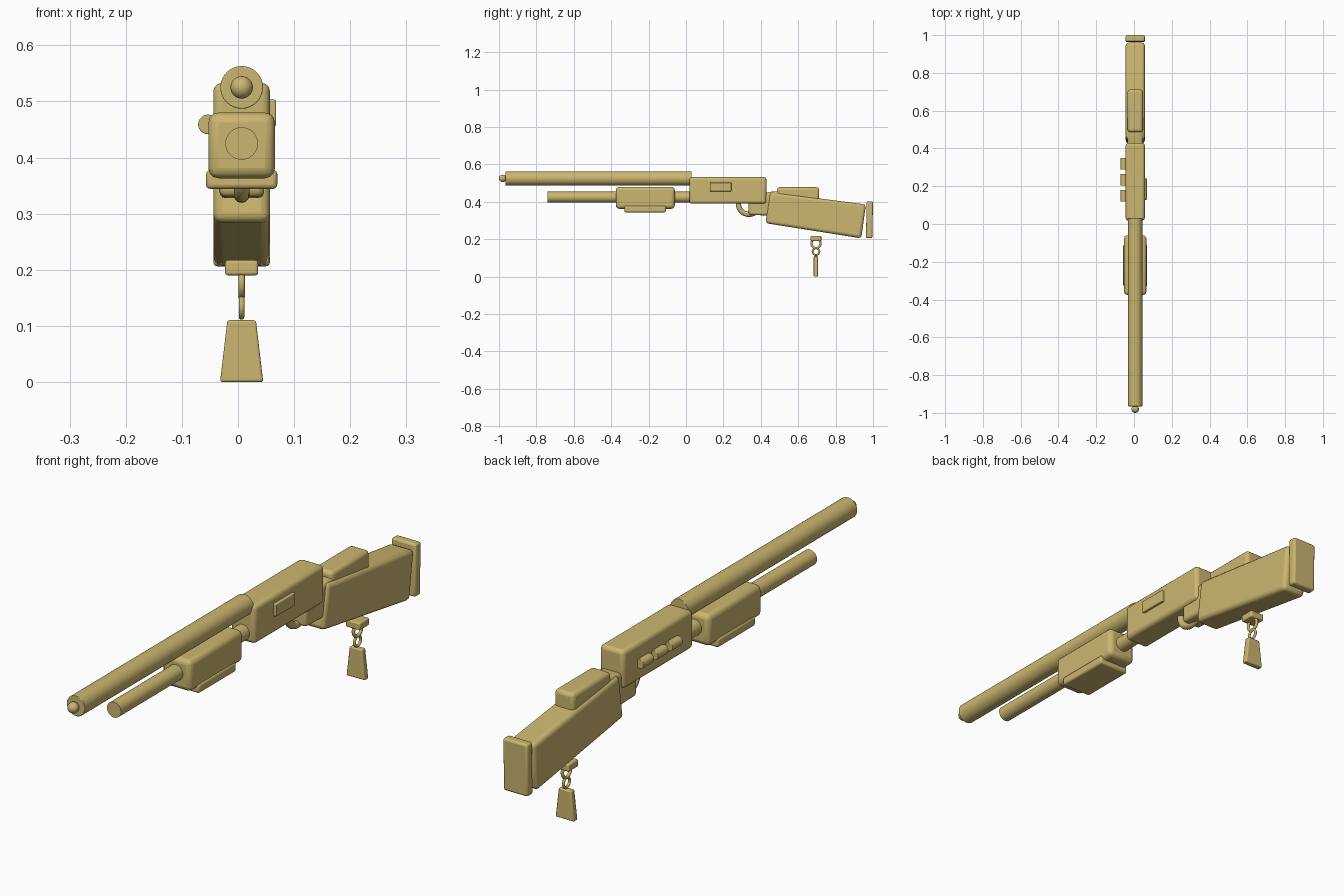
import bpy, math
from mathutils import Vector

cube = bpy.data.objects.get("Cube")
if cube:
    bpy.data.objects.remove(cube, do_unlink=True)

MID = 0.0065  # x of the centre plane

tan = bpy.data.materials.new("tan")
tan.use_nodes = True
COLOR = (0.6, 0.47, 0.16, 1)
tan.diffuse_color = COLOR
tan.node_tree.nodes["Principled BSDF"].inputs["Base Color"].default_value = COLOR


def finish(obj, name, bevel=0):
    obj.name = obj.data.name = name
    obj.data.materials.append(tan)
    if bevel:
        mod = obj.modifiers.new("Rounded edges", "BEVEL")
        mod.width, mod.segments = bevel, 3
    bpy.ops.object.select_all(action="DESELECT")
    bpy.context.view_layer.objects.active = obj
    obj.select_set(True)
    bpy.ops.object.shade_smooth_by_angle(angle=math.radians(32))
    return obj


def block(name, x, y, z, bevel=0.012):
    """Rounded box from (min, max) ranges."""
    bpy.ops.mesh.primitive_cube_add(size=1)
    obj = bpy.context.object
    low, high = (Vector(v) for v in zip(x, y, z))
    for v in obj.data.vertices:
        v.co = v.co * (high - low)
    obj.location = (low + high) / 2
    return finish(obj, name, bevel)


def rod(name, x, z, radius, y0, y1, bevel=0):
    bpy.ops.mesh.primitive_cylinder_add(
        vertices=32, radius=radius, depth=y1 - y0,
        location=(x, (y0 + y1) / 2, z), rotation=(math.pi / 2, 0, 0))
    return finish(bpy.context.object, name, bevel)


def ring(name, y, z, major, minor):
    bpy.ops.mesh.primitive_torus_add(
        major_radius=major, minor_radius=minor, major_segments=32, minor_segments=12,
        location=(MID, y, z), rotation=(0, math.pi / 2, 0))
    return finish(bpy.context.object, name)


def side_prism(name, half, outline, bevel):
    """Outline of (y, z) points widened across x."""
    n = len(outline)
    verts = [(MID + s * half, y, z) for s in (-1, 1) for y, z in outline]
    faces = [tuple(range(n))[::-1], tuple(range(n, 2 * n))]
    faces += [(i, (i + 1) % n, n + (i + 1) % n, n + i) for i in range(n)]
    mesh = bpy.data.meshes.new(name)
    mesh.from_pydata(verts, [], faces)
    obj = bpy.data.objects.new(name, mesh)
    bpy.context.collection.objects.link(obj)
    return finish(obj, name, bevel)


# Barrel, sight bead and lower tube
rod("barrel", MID, 0.525, 0.038, -0.965, 0.03, 0.002)
rod("magazine_tube", MID, 0.425, 0.029, -0.74, 0.03)
bpy.ops.mesh.primitive_uv_sphere_add(segments=24, ring_count=12, radius=0.02,
                                     location=(MID, -0.98, 0.525))
finish(bpy.context.object, "sight_bead")

# Sliding grip under the barrel
block("forend", (-0.053, 0.066), (-0.375, -0.06), (0.363, 0.48), 0.018)
block("forend_pad", (-0.057, 0.07), (-0.33, -0.108), (0.344, 0.378), 0.008)

# Receiver with side plate and spare shells
block("receiver", (-0.044, 0.057), (0.018, 0.43), (0.39, 0.533), 0.015)
block("ejection_port", (0.045, 0.068), (0.128, 0.242), (0.456, 0.503), 0.003)
for i in range(3):
    y = 0.118 + i * 0.085
    rod(f"spare_shell_{i + 1}", -0.0535, 0.459, 0.0175, y, y + 0.062, 0.002)

# Trigger guard, wrist and stock
ring("trigger_guard", 0.337, 0.39, 0.057, 0.014)
side_prism("wrist", 0.04, [(0.335, 0.33), (0.52, 0.325), (0.52, 0.455),
                           (0.46, 0.455), (0.335, 0.43)], 0.012)
side_prism("stock", 0.0505, [(0.425, 0.286), (0.937, 0.205),
                             (0.962, 0.386), (0.45, 0.452)], 0.016)
block("cheek_rest", (-0.034, 0.047), (0.487, 0.712), (0.40, 0.478), 0.014)
pad = block("butt_pad", (-0.044, 0.057), (0.964, 0.998), (0.206, 0.402), 0.008)
pad.rotation_euler.x = math.radians(-1)

# Hanging charm
block("charm_mount", (-0.023, 0.036), (0.666, 0.724), (0.19, 0.217), 0.005)
ring("charm_ring_large", 0.695, 0.177, 0.024, 0.006)
ring("charm_ring_small", 0.695, 0.134, 0.018, 0.005)
tag = block("charm_tag", (-0.032, 0.045), (0.683, 0.706), (0, 0.11), 0.004)
for v in tag.data.vertices:
    if v.co.z > 0:
        v.co.x *= 0.66
